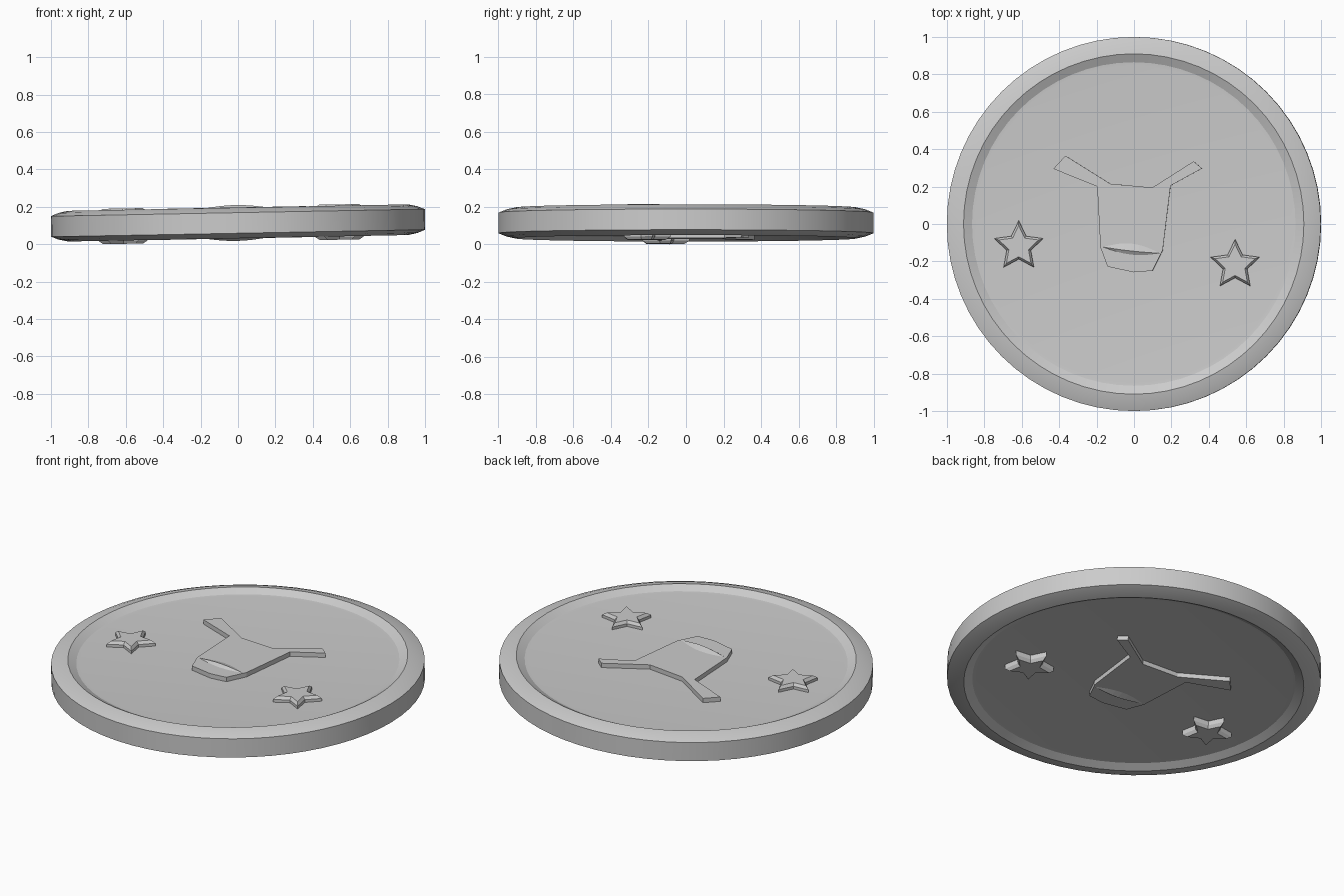
import bpy, bmesh, math
from mathutils import Matrix

if "Cube" in bpy.data.objects:
    bpy.data.objects.remove(bpy.data.objects["Cube"])

# the whole coin is slightly tilted, left side low
TILT = Matrix.Translation((0, 0, 0.115)) @ Matrix.Rotation(-0.019, 4, 'Y')


def make(name, verts, faces, smooth=False):
    mesh = bpy.data.meshes.new(name)
    mesh.from_pydata(verts, [], faces)
    bm = bmesh.new()
    bm.from_mesh(mesh)
    bmesh.ops.recalc_face_normals(bm, faces=bm.faces)
    bm.to_mesh(mesh)
    bm.free()
    obj = bpy.data.objects.new(name, mesh)
    bpy.context.collection.objects.link(obj)
    mesh.transform(TILT)
    if smooth:
        bpy.context.view_layer.objects.active = obj
        obj.select_set(True)
        bpy.ops.object.shade_smooth_by_angle(angle=math.radians(20))
        obj.select_set(False)
    return obj


def loft(name, rings, smooth=False):
    """Skin a stack of equal-length closed rings and cap both ends."""
    n = len(rings[0])
    verts = [p for r in rings for p in r]
    faces = [list(range(n)), [(len(rings) - 1) * n + i for i in range(n)]]
    for k in range(len(rings) - 1):
        for i in range(n):
            j = (i + 1) % n
            faces.append([k * n + i, k * n + j, (k + 1) * n + j, (k + 1) * n + i])
    return make(name, verts, faces, smooth)


def circle(r, z, n=64):
    return [(r * math.cos(math.tau * i / n), r * math.sin(math.tau * i / n), z) for i in range(n)]


def star(cx, cy, r_out, r_in, z):
    pts = []
    for i in range(10):
        a = math.pi / 2 + i * math.pi / 5
        r = r_in if i % 2 else r_out
        pts.append((cx + r * math.cos(a), cy + r * math.sin(a), z))
    return pts


# coin body: bevelled rim around a recessed field, same on both sides
half = [(0.845, 0.057), (0.865, 0.059), (0.91, 0.082), (0.96, 0.071), (1.0, 0.055)]
profile = [(r, -z) for r, z in half] + half[::-1]
loft("coin_body", [circle(r, z) for r, z in profile], True)

# animal head relief, running through the coin
head = [(-0.43, 0.295), (-0.365, 0.365), (-0.125, 0.215), (0.10, 0.195), (0.32, 0.335),
        (0.365, 0.297), (0.197, 0.205), (0.155, -0.14), (0.10, -0.25), (0.0, -0.258),
        (-0.14, -0.228), (-0.178, -0.125), (-0.195, 0.2)]
loft("head_relief", [[(x, y, z) for x, y in head] for z in (-0.083, 0.083)])

# low crescent ridge across the muzzle, on both faces
N = 8
for side, name in ((1, "muzzle_ridge_top"), (-1, "muzzle_ridge_bottom")):
    verts, faces = [], []
    for i in range(N + 1):
        t = i / N
        b = math.sin(math.pi * t)
        x, y = -0.172 + 0.322 * t, -0.122 - 0.035 * t
        verts += [(x, y + 0.038 * b, side * 0.082),
                  (x, y - 0.005 * b, side * (0.082 + 0.014 * b)),
                  (x, y - 0.026 * b, side * 0.082)]
    for i in range(N):
        a, c = 3 * i, 3 * i + 3
        for p, q in ((0, 1), (1, 2), (2, 0)):
            faces.append([a + p, a + q, c + q, c + p])
    make(name, verts, faces)

# stars with bevelled edges, running through the coin
for name, cx, cy in (("star_left", -0.615, -0.12), ("star_right", 0.542, -0.22)):
    layers = [(-0.1, 0.112, 0.055), (-0.083, 0.138, 0.068),
              (0.073, 0.138, 0.068), (0.089, 0.112, 0.055)]
    loft(name, [star(cx, cy, ro, ri, z) for z, ro, ri in layers])

# rest the lowest point on z = 0
meshes = [o.data for o in bpy.context.collection.objects]
low = min(v.co.z for m in meshes for v in m.vertices)
for m in meshes:
    m.transform(Matrix.Translation((0, 0, -low)))
